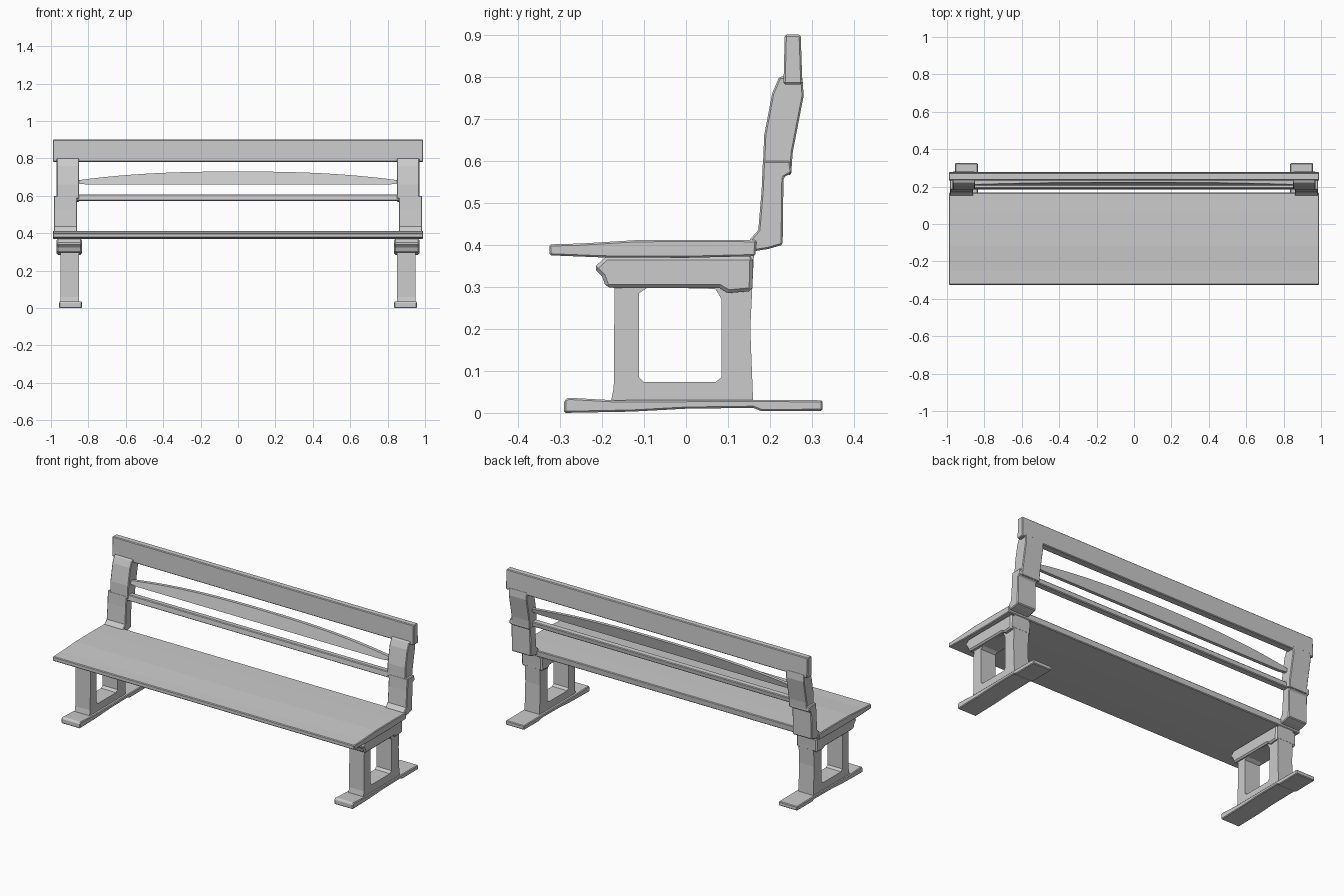
import bpy, bmesh, math
from mathutils import Vector

if "Cube" in bpy.data.objects:
    bpy.data.objects.remove(bpy.data.objects["Cube"])


def finish(bm, name, mirror, bevel):
    bmesh.ops.recalc_face_normals(bm, faces=bm.faces)
    me = bpy.data.meshes.new(name)
    bm.to_mesh(me)
    bm.free()
    ob = bpy.data.objects.new(name, me)
    bpy.context.collection.objects.link(ob)
    if bevel:
        b = ob.modifiers.new("soft_edges", 'BEVEL')
        b.width, b.segments, b.limit_method = bevel, 1, 'ANGLE'
        b.angle_limit = math.radians(50)
    if mirror:
        ob.modifiers.new("other_side", 'MIRROR').use_axis = (True, False, False)
    return ob


def extrude(name, loops, start, depth, axis='X', mirror=False, bevel=0.004):
    """Extrude outlines (first outer, then holes): (y, z) along x or (x, z) along y."""
    bm = bmesh.new()
    for pts in loops:
        vs = [bm.verts.new((start, a, b) if axis == 'X' else (a, start, b)) for a, b in pts]
        for i in range(len(vs)):
            bm.edges.new((vs[i - 1], vs[i]))
    if len(loops) == 1:
        bm.faces.new(vs)
    else:
        bmesh.ops.triangle_fill(bm, use_beauty=True, use_dissolve=False, edges=bm.edges[:])
    ext = bmesh.ops.extrude_face_region(bm, geom=bm.faces[:])
    step = Vector((depth, 0, 0)) if axis == 'X' else Vector((0, depth, 0))
    bmesh.ops.translate(bm, vec=step,
                        verts=[g for g in ext['geom'] if isinstance(g, bmesh.types.BMVert)])
    return finish(bm, name, mirror, bevel)


# Seat board, slightly dished towards the front
extrude("seat", [[(-0.325, 0.375), (-0.2, 0.37), (0.0, 0.369), (0.165, 0.373), (0.168, 0.411),
                  (0.05, 0.412), (-0.12, 0.411), (-0.25, 0.403), (-0.325, 0.401)]],
        -0.99, 1.98)

# Back rails
extrude("top_rail", [[(0.232, 0.782), (0.277, 0.782), (0.273, 0.9), (0.235, 0.9)]], -0.99, 1.98)
extrude("lower_slat", [[(0.185, 0.573), (0.222, 0.576), (0.226, 0.606), (0.19, 0.608)]],
        -0.88, 1.76)
arch = [(x / 10 * 0.88, 0.68 + 0.05 * (1 - abs(x / 10) ** 2.5)) for x in range(10, -11, -1)]
slat = extrude("arched_slat", [[(-0.88, 0.668), (-0.8, 0.66), (0.8, 0.66), (0.88, 0.668)] + arch],
               0.213, 0.02, axis='Y', bevel=0)
for v in slat.data.vertices:
    v.co.y += (v.co.z - 0.69) * 0.25

# Back posts: lower block and leaning upper part
extrude("back_post_lower", [[(0.15, 0.41), (0.163, 0.385), (0.195, 0.39), (0.23, 0.4),
                             (0.232, 0.56), (0.252, 0.572), (0.248, 0.6), (0.183, 0.6),
                             (0.18, 0.53), (0.172, 0.435)]],
        0.86, 0.125, mirror=True)
extrude("back_post_upper", [[(0.183, 0.585), (0.25, 0.565), (0.254, 0.62), (0.28, 0.755),
                             (0.277, 0.8), (0.222, 0.8), (0.205, 0.76), (0.186, 0.66)]],
        0.85, 0.12, mirror=True)

# Leg frame with a rounded window
window = [(-0.112, 0.085), (-0.1, 0.073), (0.07, 0.073), (0.085, 0.085),
          (0.085, 0.27), (0.07, 0.295), (-0.09, 0.299), (-0.112, 0.285)]
extrude("leg_frame", [[(-0.18, 0.02), (0.16, 0.02), (0.153, 0.2), (0.162, 0.385), (-0.12, 0.375),
                       (-0.16, 0.34), (-0.17, 0.3), (-0.172, 0.06)], window],
        0.85, 0.098, mirror=True, bevel=0)

# Seat bracket on top of the legs
extrude("seat_bracket", [[(-0.22, 0.345), (-0.2, 0.325), (-0.19, 0.298), (-0.11, 0.297),
                          (0.08, 0.297), (0.1, 0.285), (0.158, 0.29), (0.16, 0.372),
                          (-0.19, 0.372)]],
        0.835, 0.135, mirror=True, bevel=0.008)

# Floor runner
extrude("foot", [[(-0.29, 0.0), (-0.13, 0.003), (0.0, 0.01), (0.16, 0.012), (0.18, 0.004),
                  (0.325, 0.005), (0.325, 0.03), (0.17, 0.031), (-0.17, 0.03), (-0.28, 0.036),
                  (-0.29, 0.03)]],
        0.835, 0.122, mirror=True)
